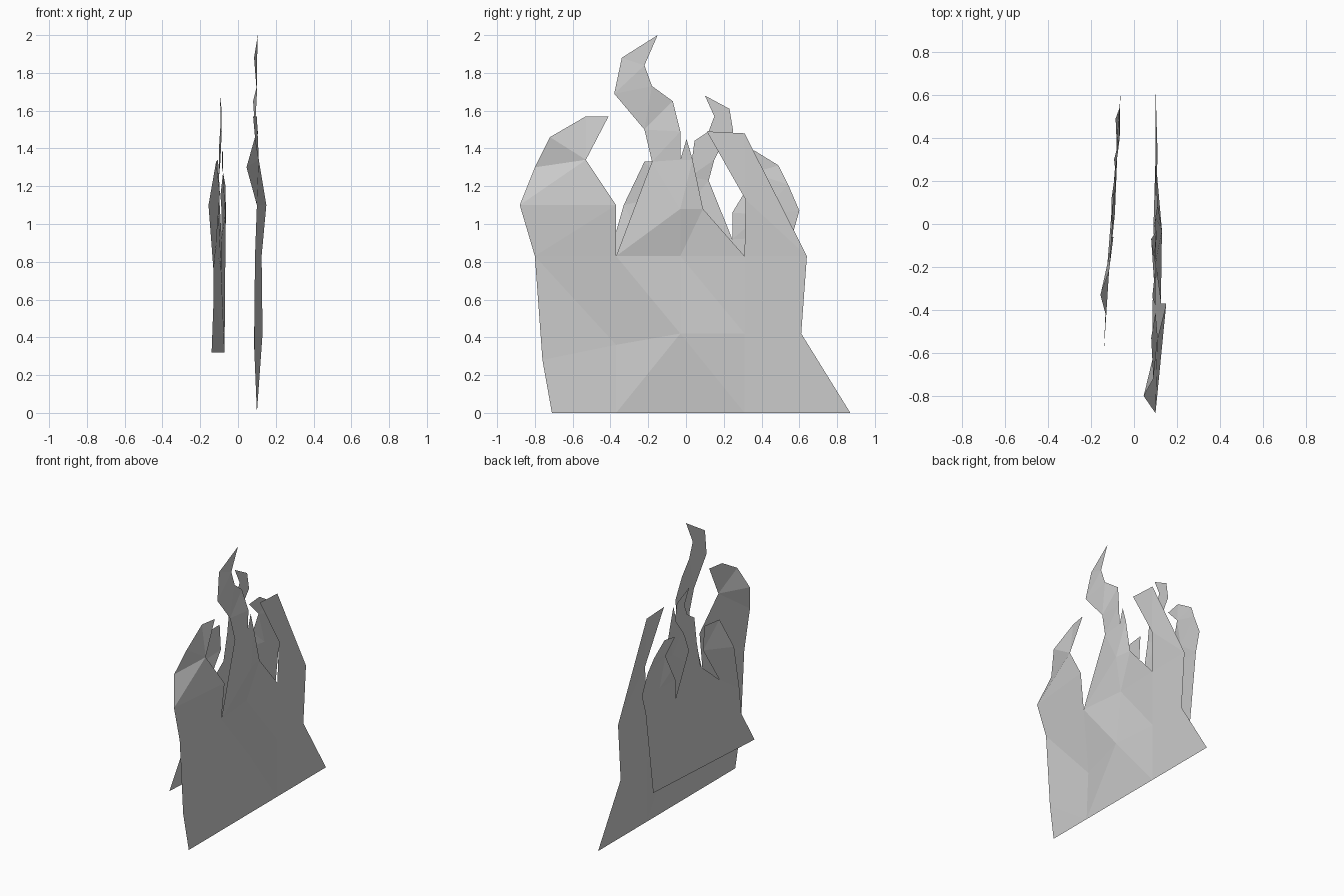
import bpy
from mathutils import Vector
from mathutils.geometry import delaunay_2d_cdt


def flame_sheet(name, x0, slope, outline, inner):
    """Thin faceted sheet: points are (y, z, optional x bulge)."""
    pts = outline + inner
    flat = [Vector(p[:2]) for p in pts]
    res = delaunay_2d_cdt(flat, [], [list(range(len(outline)))], 1, 1e-5)
    co, faces, orig = res[0], res[2], res[3]
    verts = []
    for c, ids in zip(co, orig):
        p = pts[ids[0]] if ids else (c.x, c.y)
        bulge = p[2] if len(p) > 2 else 0.0
        verts.append((x0 + slope * c.x + bulge, c.x, c.y))
    mesh = bpy.data.meshes.new(name)
    mesh.from_pydata(verts, [], faces)
    mesh.update()
    ob = bpy.data.objects.new(name, mesh)
    bpy.context.collection.objects.link(ob)
    return ob


# Tall front sheet, clockwise from the lower left corner
left_tongue = [(-.71, 0), (-.76, .28, -.01), (-.80, .83, -.01), (-.88, 1.10),
               (-.80, 1.30, -.055), (-.72, 1.46, -.01), (-.53, 1.57, -.02),
               (-.41, 1.57), (-.53, 1.34, .01), (-.37, 1.10, .05),
               (-.37, .83, .025)]
middle_tongue = [(-.18, 1.33), (-.22, 1.50, -.01), (-.38, 1.69), (-.34, 1.88, -.015),
                 (-.15, 2.0, .005), (-.22, 1.84), (-.18, 1.73), (-.07, 1.65, -.02),
                 (-.03, 1.49, .005), (-.03, 1.34), (.003, 1.45), (.035, 1.34),
                 (.09, 1.08, .01), (.31, .83)]
right_tongue = [(.315, 1.13, .01), (.11, 1.49), (.31, 1.48), (.64, .83),
                (.61, .42), (.87, 0), (.31, 0), (-.37, 0)]
flame_sheet("front_flame", 0.10, 0.0,
            left_tongue + middle_tongue + right_tongue,
            [(-.37, .36, -.015), (-.03, .42, .03), (.31, .42), (-.03, .83, -.01),
             (-.03, 1.08, .03)])

# Smaller rear sheet, slightly turned
rear_left = [(-.59, .32), (-.45, .56), (-.43, .75), (-.33, 1.10, -.033),
             (-.22, 1.33), (-.06, 1.34), (-.06, 1.16, .01), (-.22, .89)]
rear_middle = [(-.02, 1.06), (.02, 1.25), (.045, 1.44), (.12, 1.49), (.15, 1.57),
               (.10, 1.68), (.23, 1.61), (.25, 1.49), (.17, 1.38), (.15, 1.34),
               (.12, 1.23, -.01), (.245, .92)]
rear_right = [(.245, 1.06), (.30, 1.15, -.01), (.35, 1.27), (.25, 1.375), (.36, 1.39),
              (.49, 1.31, -.015), (.54, 1.21), (.60, 1.07), (.56, .93), (.48, .32)]
flame_sheet("rear_flame", -0.102, 0.064,
            rear_left + rear_middle + rear_right,
            [(-.20, .62, -.01), (.05, .75, .01), (.40, 1.05, .01)])
